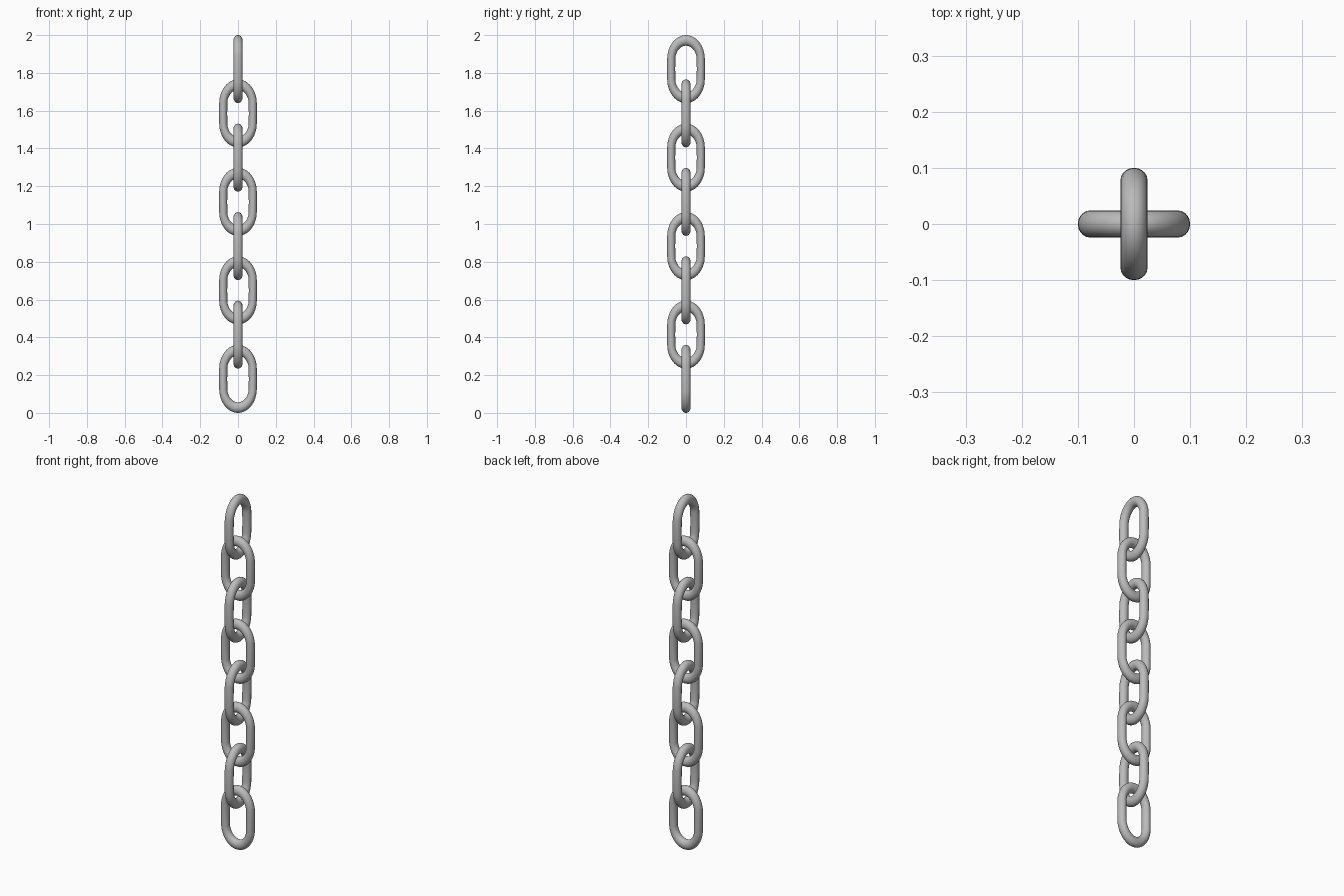
import bpy
import math

cube = bpy.data.objects.get("Cube")
if cube:
    bpy.data.objects.remove(cube, do_unlink=True)

LINKS = 8
HEIGHT = 0.36        # outer height of one link
HALF_WIDTH = 0.1     # outer half width of one link
WIRE = 0.0215        # wire radius in the plane of the link
DEPTH = 0.024        # wire radius across the link
STRETCH = 1.3        # elongation of the rounded ends
STRAIGHT = HEIGHT / 2 - HALF_WIDTH * STRETCH
PITCH = (2 - HEIGHT) / (LINKS - 1)

steel = bpy.data.materials.new("grey steel")
steel.use_nodes = True
colour = (0.5, 0.5, 0.5, 1)
steel.diffuse_color = colour
steel.node_tree.nodes["Principled BSDF"].inputs["Base Color"].default_value = colour


def make_link_mesh():
    """Upright ring, pulled apart at the middle into a long oval."""
    bpy.ops.mesh.primitive_torus_add(
        major_radius=HALF_WIDTH - WIRE, minor_radius=WIRE,
        major_segments=48, minor_segments=20)
    ring = bpy.context.object
    for v in ring.data.vertices:
        x, y, z = v.co
        shift = math.copysign(STRAIGHT, y) if abs(y) > 1e-5 else 0
        v.co = (x, -z * DEPTH / WIRE, y * STRETCH + shift)
    bpy.ops.object.shade_smooth()
    ring.data.materials.append(steel)
    return ring


# Chain of links, each turned a quarter from its neighbour
first = make_link_mesh()
for i in range(LINKS):
    link = first if i == 0 else bpy.data.objects.new("link", first.data)
    if i:
        bpy.context.collection.objects.link(link)
    link.name = f"chain_link_{i + 1}"
    link.location = (0, 0, HEIGHT / 2 + i * PITCH)
    link.rotation_euler = (0, 0, math.pi / 2 * (i % 2))
